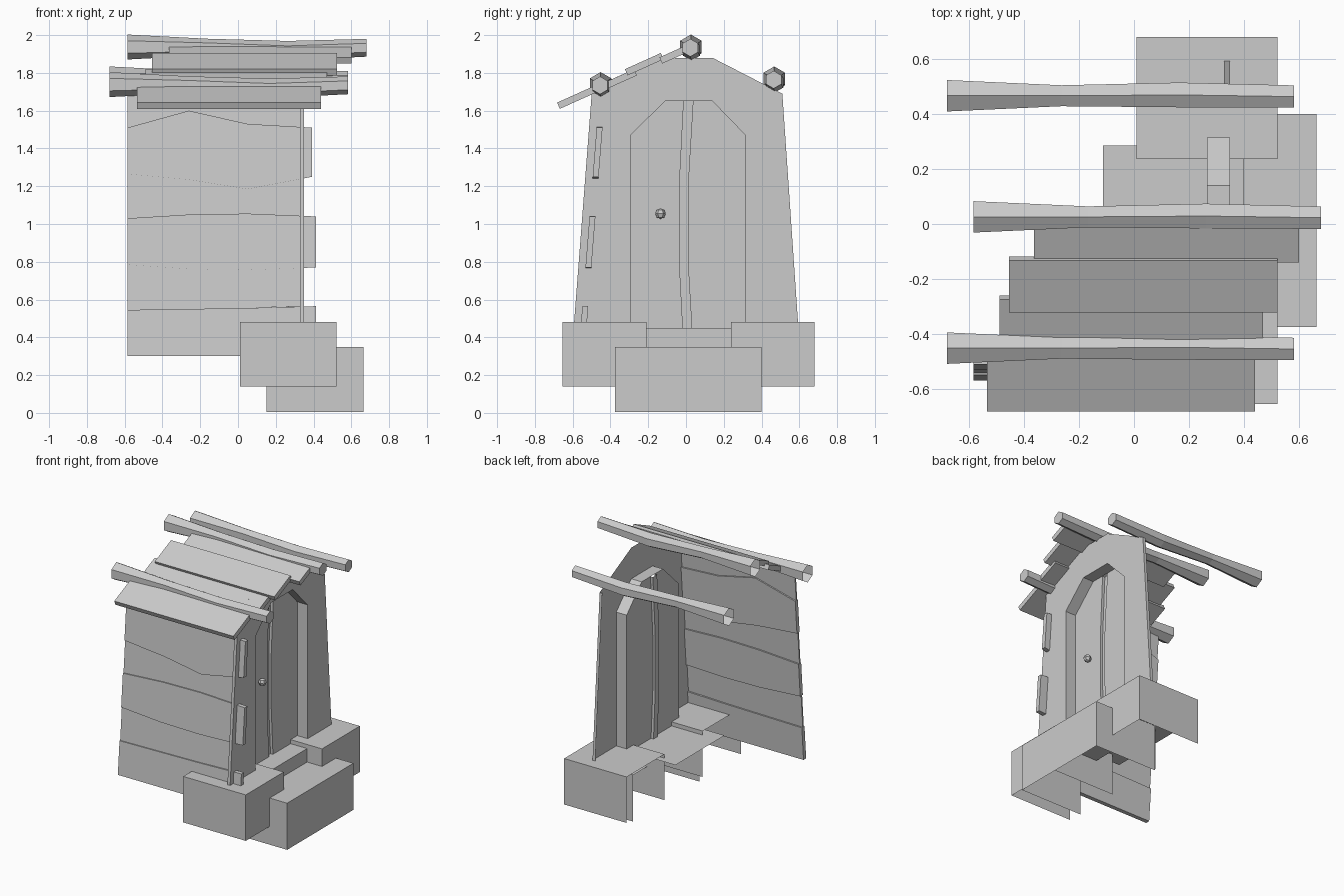
import bpy, bmesh, math
from mathutils import Vector

if "Cube" in bpy.data.objects:
    bpy.data.objects.remove(bpy.data.objects["Cube"])


def obj(name, verts, faces, fix=False):
    me = bpy.data.meshes.new(name)
    me.from_pydata([tuple(v) for v in verts], [], faces)
    if fix:
        bm = bmesh.new()
        bm.from_mesh(me)
        bmesh.ops.recalc_face_normals(bm, faces=bm.faces)
        bm.to_mesh(me)
        bm.free()
    ob = bpy.data.objects.new(name, me)
    bpy.context.collection.objects.link(ob)
    return ob


def box_shell(name, x0, x1, y0, y1, z0, z1, sides=True):
    """Block without bottom or back (-x) face, optionally without its y sides."""
    v = [(x, y, z) for x in (x0, x1) for y in (y0, y1) for z in (z0, z1)]
    f = [(4, 6, 7, 5), (1, 5, 7, 3)]
    if sides:
        f += [(0, 4, 5, 1), (2, 3, 7, 6)]
    return obj(name, v, f)


def strip(name, path, xa, xb):
    """Ribbon along a (y, z) path, spanning xa to xb."""
    v = [(x, y, z) for y, z in path for x in (xa, xb)]
    f = [(2*i, 2*i+1, 2*i+3, 2*i+2) for i in range(len(path)-1)]
    return obj(name, v, f)


# foundation stones
for name, y0, y1 in (("stone_near", -0.655, -0.21), ("stone_far", 0.237, 0.68)):
    box_shell(name, 0.01, 0.522, y0, y1, 0.14, 0.48)
box_shell("step_stone", 0.152, 0.665, -0.375, 0.4, 0.005, 0.35)
box_shell("threshold_stone", -0.113, 0.4, -0.29, 0.285, 0.3, 0.45, sides=False)

# front wall sheet with arched door opening
FX, DX = 0.35, 0.265
outer = [(0.597, 0.42), (0.51, 1.69), (0.14, 1.88), (-0.14, 1.88), (-0.497, 1.72), (-0.597, 0.42)]
arch = [(0.315, 0.42), (0.315, 1.47), (0.14, 1.65), (-0.11, 1.65), (-0.295, 1.47), (-0.295, 0.42)]
n = len(outer)
obj("front_wall", [(FX, y, z) for y, z in outer + arch],
    [(i, i+1, n+i+1, n+i) for i in range(n-1)])
strip("wall_edge_far", outer[:2], FX, FX-0.022)
strip("wall_edge_near", outer[4:], FX, FX-0.022)
strip("door_recess", arch, DX, FX)

# door halves with a crooked groove between them
g_left = [(-0.015, 0.42), (-0.035, 0.8), (-0.035, 1.2), (-0.012, 1.65)]
g_right = [(0.032, 0.42), (0.01, 0.8), (0.01, 1.2), (0.037, 1.65)]
left = g_left + [(-0.11, 1.65), (-0.295, 1.47), (-0.295, 0.42)]
right = g_right[::-1] + [(0.315, 0.42), (0.315, 1.47), (0.14, 1.65)]
for name, pts in (("door_left", left), ("door_right", right)):
    obj(name, [(DX, y, z) for y, z in pts], [tuple(range(len(pts)))])
GX = DX - 0.02
strip("groove_side_left", g_left, DX, GX)
strip("groove_side_right", g_right, GX, DX)
obj("groove_back", [(GX, y, z) for y, z in g_left + g_right],
    [(i, 4+i, 5+i, i+1) for i in range(3)])

# door knob
bm = bmesh.new()
bmesh.ops.create_uvsphere(bm, u_segments=6, v_segments=4, radius=0.028)
bmesh.ops.translate(bm, verts=bm.verts, vec=(DX + 0.03, -0.135, 1.055))
me = bpy.data.meshes.new("door_knob")
bm.to_mesh(me)
bm.free()
bpy.context.collection.objects.link(bpy.data.objects.new("door_knob", me))

# leaning side wall of wavy planks: seams run from top to bottom
XS = (-0.585, -0.26, 0.05, 0.335)
seams = [(1.74, 1.74, 1.74, 1.74), (1.51, 1.60, 1.53, 1.51), (1.265, 1.235, 1.185, 1.25),
         (1.03, 1.05, 1.055, 1.04), (0.785, 0.762, 0.757, 0.77), (0.545, 0.55, 0.555, 0.565),
         (0.3, 0.3, 0.3, 0.3)]
ends = (0.35, 0.392, 0.35, 0.412, 0.35, 0.412)


def side_y(z):
    return -0.473 - (1.51 - z) * 0.08


for k in range(6):
    thick = k % 2 == 1
    inset, depth = (0, 0.031) if thick else (0.008, 0.012)
    xs = XS[:3] + (ends[k],)
    v, f = [], []
    for x, zt, zb in zip(xs, seams[k], seams[k+1]):
        for z, d in ((zt, 0), (zb, 0), (zb, depth), (zt, depth)):
            v.append((x, side_y(z) + inset + d, z))
    for i in range(3):
        for j in range(4):
            a, b = 4*i + j, 4*i + (j+1) % 4
            f.append((a, b, b+4, a+4))
    f += [(0, 1, 2, 3), (12, 13, 14, 15)]
    obj(f"side_plank_{k+1}", v, f, fix=True)

# roof planks on the near slope: x range, y range, lift above the slope
SL = 0.45
nrm = Vector((0, -SL, 1)).normalized()
for k, (x0, x1, y0, y1, lift) in enumerate([
        (-0.535, 0.44, -0.675, -0.44, 0.0), (-0.49, 0.47, -0.45, -0.27, -0.006),
        (-0.455, 0.523, -0.31, -0.12, 0.014), (-0.365, 0.6, -0.135, 0.01, -0.004)]):
    v = []
    for x in (x0, x1):
        for y in (y0, y1):
            c = Vector((x, y, 1.93 + SL*y))
            v += [c + nrm*(lift - 0.018), c + nrm*(lift + 0.018)]
    f = [(0, 1, 3, 2), (4, 6, 7, 5), (0, 4, 5, 1), (2, 3, 7, 6), (0, 2, 6, 4), (1, 5, 7, 3)]
    obj(f"roof_plank_{k+1}", v, f, fix=True)

# crooked hexagonal logs, open at the back end
rings = [(0, 0.066, 0.0, 0.0), (0.33, 0.044, 0.0, 0.0), (0.67, 0.052, 0.003, -0.02), (1, 0.047, -0.003, -0.004)]
for name, x0, x1, yc, zc in (("ridge_log", -0.585, 0.68, 0.026, 1.937),
                             ("eave_log_near", -0.68, 0.582, -0.452, 1.738),
                             ("eave_log_far", -0.68, 0.582, 0.467, 1.768)):
    v, f = [], []
    for t, r, dy, dz in rings:
        for j in range(6):
            a = math.radians(90 + 60*j)
            v.append((x0 + (x1-x0)*t, yc + dy + r*math.cos(a), zc + dz + r*math.sin(a)))
    for i in range(3):
        for j in range(6):
            a, b = 6*i + j, 6*i + (j+1) % 6
            f.append((a, a+6, b+6, b))
    f.append(tuple(range(18, 24)))
    obj(name, v, f, fix=True)
